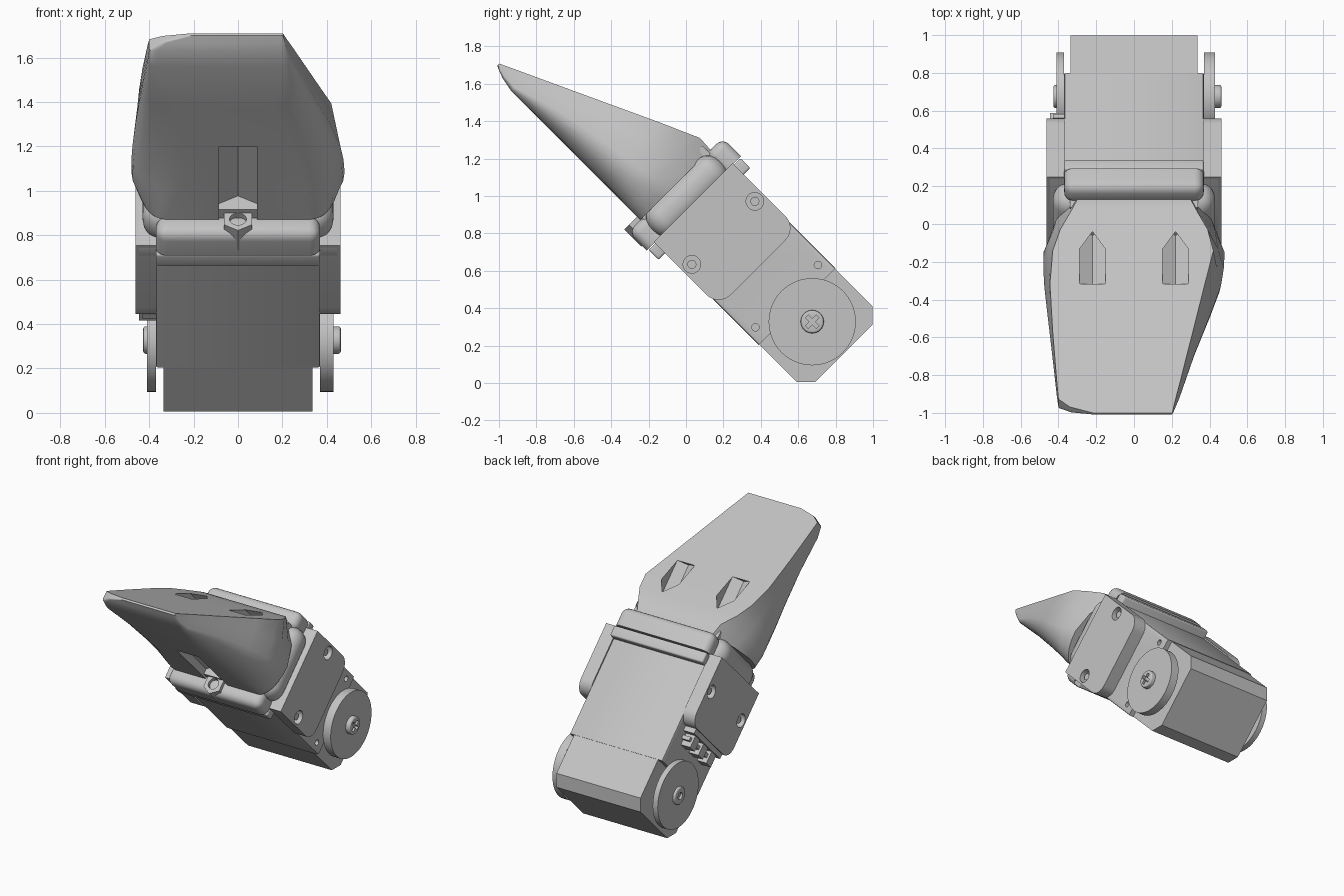
import bpy, bmesh
from math import pi, cos, sin, radians
from mathutils import Matrix, Vector

if "Cube" in bpy.data.objects:
    bpy.data.objects.remove(bpy.data.objects["Cube"])

# Local frame: x across, y through the thickness, z along the finger; tilted 45 degrees
TILT = Matrix.Translation((0, 0.675, 0.328)) @ Matrix.Rotation(radians(45), 4, 'X')

grey = bpy.data.materials.new("plain_grey")
grey.use_nodes = True
COLOUR = (0.55, 0.55, 0.55, 1)
grey.diffuse_color = COLOUR
grey.node_tree.nodes["Principled BSDF"].inputs["Base Color"].default_value = COLOUR
parts = []


def finish(name, bm):
    bmesh.ops.recalc_face_normals(bm, faces=bm.faces)
    bm.transform(TILT)
    mesh = bpy.data.meshes.new(name)
    bm.to_mesh(mesh)
    bm.free()
    mesh.materials.append(grey)
    ob = bpy.data.objects.new(name, mesh)
    bpy.context.scene.collection.objects.link(ob)
    parts.append(ob)
    return ob


def box(name, x, y, z, bevel=0, pick=None, segments=4):
    """Box from (min, max) ranges; bevels the edges chosen by pick(direction, middle)."""
    bm = bmesh.new()
    bmesh.ops.create_cube(bm, size=1)
    for v in bm.verts:
        v.co = [r[0] + (c + 0.5) * (r[1] - r[0]) for c, r in zip(v.co, (x, y, z))]
    if bevel:
        edges = []
        for e in bm.edges:
            a, b = e.verts
            d = (b.co - a.co).normalized()
            if pick is None or pick(d, (a.co + b.co) / 2):
                edges.append(e)
        bmesh.ops.bevel(bm, geom=edges, offset=bevel, segments=segments,
                        profile=0.5, affect='EDGES', clamp_overlap=True)
    return finish(name, bm)


def rod(name, axis, centre, radius, depth, sides=40, rim=0):
    """Cylinder or prism along local X or Z, with optional rounded rims."""
    bm = bmesh.new()
    bmesh.ops.create_cone(bm, cap_ends=True, segments=sides,
                          radius1=radius, radius2=radius, depth=depth)
    if rim:
        caps = [e for e in bm.edges if abs(e.verts[0].co.z - e.verts[1].co.z) < 1e-5]
        bmesh.ops.bevel(bm, geom=caps, offset=rim, segments=3, profile=0.5, affect='EDGES')
    turn = Matrix.Rotation(pi / 2, 4, 'Y') if axis == 'X' else Matrix.Identity(4)
    bm.transform(Matrix.Translation(centre) @ turn)
    return finish(name, bm)


def cut(ob, *cutters):
    for c in cutters:
        mod = ob.modifiers.new("cut", 'BOOLEAN')
        mod.operation, mod.solver, mod.object = 'DIFFERENCE', 'EXACT', c
    evaluated = ob.evaluated_get(bpy.context.evaluated_depsgraph_get())
    mesh = bpy.data.meshes.new_from_object(evaluated)
    ob.modifiers.clear()
    ob.data = mesh
    for c in cutters:
        parts.remove(c)
        bpy.data.objects.remove(c)


# Motor block with chamfered end
box("motor_block", (-0.335, 0.335), (-0.287, 0.287), (-0.24, 0.85), 0.071,
    lambda d, m: abs(d.x) > 0.9 and m.z < 0, 1)

# Motor housing with round clearance for the turning discs
housing = box("motor_housing", (-0.37, 0.37), (-0.29, 0.29), (0.115, 0.85), 0.012,
              lambda d, m: abs(d.z) > 0.9, 2)
cutters = []
for s in (-1, 1):
    cutters.append(rod("clearance", 'X', (s * 0.4, 0, 0), 0.255, 0.126, 64))
    for y in (-0.236, 0.236):
        cutters.append(rod("small_hole", 'X', (s * 0.37, y, 0.193), 0.02, 0.06, 20))
cut(housing, *cutters)

# Turning discs, each with four holes and a centre screw
for side, s, outer, head in (("left", 1, 0.43, 0.463), ("right", -1, 0.41, 0.427)):
    disc = rod(side + "_disc", 'X', (s * (outer + 0.37) / 2, 0, 0), 0.233, outer - 0.37, 64)
    holes = [rod("hole", 'X', (s * 0.4, 0.16 * cos(a), 0.16 * sin(a)), 0.03, 0.2, 24)
             for a in (pi / 4, 3 * pi / 4, 5 * pi / 4, 7 * pi / 4)]
    cut(disc, *holes)
    rod(side + "_shaft", 'X', (s * 0.35, 0, 0), 0.12, 0.05)
    screw = rod(side + "_screw", 'X', (s * (head + 0.39) / 2, 0, 0), 0.062, head - 0.39, 32, 0.012)
    if s > 0:
        cut(screw, box("slot", (0.44, 0.5), (-0.04, 0.04), (-0.011, 0.011)),
            box("slot", (0.44, 0.5), (-0.011, 0.011), (-0.04, 0.04)))
    else:
        cut(screw, rod("socket", 'X', (-0.43, 0, 0), 0.025, 0.04, 24))

# Cable sockets on one side
box("socket_bar_upper", (-0.455, -0.36), (-0.21, 0.21), (0.375, 0.42))
box("socket_bar_lower", (-0.43, -0.36), (-0.19, 0.19), (0.325, 0.352))
for y in (-0.13, 0.0, 0.13):
    box("socket_block", (-0.445, -0.36), (y - 0.035, y + 0.035), (0.29, 0.38))

# Bracket: bridge, lip and two thick side plates with recessed bolts
box("bracket_bridge", (-0.46, 0.46), (-0.298, 0.298), (0.82, 0.9), 0.015)
box("bracket_lip", (-0.37, 0.37), (-0.347, 0.347), (0.815, 0.89), 0.012)
for side, s in (("left", 1), ("right", -1)):
    plate = box(side + "_side_plate", sorted((s * 0.365, s * 0.462)), (-0.298, 0.298),
                (0.41, 0.9), 0.09, lambda d, m: abs(d.x) > 0.9 and m.z < 0.6, 8)
    cut(plate, *[rod("recess", 'X', (s * 0.46, y, 0.672), 0.047, 0.12, 32)
                 for y in (-0.238, 0.238)])
    for y in (-0.238, 0.238):
        rod(side + "_plate_bolt", 'X', (s * 0.405, y, 0.672), 0.024, 0.08, 24)

# Collar: soft cushion and two rounded bars
box("collar_cushion", (-0.43, 0.43), (-0.26, 0.26), (0.85, 1.05), 0.09, None, 6)
for name, y in (("upper_bar", 0.29), ("lower_bar", -0.29)):
    box("collar_" + name, (-0.37, 0.37), (y - 0.067, y + 0.067), (0.895, 1.035), 0.05,
        lambda d, m: m.z > 0.92, 5)
box("collar_web", (-0.34, 0.34), (-0.25, 0.25), (0.89, 1.08))

# Fingertip shell: z, top y, left/right top x, left/right side x, side y, bottom y, corner width
STATIONS = [
    (1.035, 0.265, -0.30, 0.30, -0.45, 0.45, -0.03, -0.266, 0.12),
    (1.120, 0.270, -0.33, 0.33, -0.48, 0.48, -0.05, -0.266, 0.18),
    (1.220, 0.225, -0.39, 0.39, -0.48, 0.475, -0.07, -0.266, 0.22),
    (1.330, 0.177, -0.43, 0.42, -0.475, 0.46, -0.09, -0.266, 0.24),
    (1.500, 0.098, -0.445, 0.375, -0.46, 0.41, -0.11, -0.266, 0.22),
    (1.750, -0.018, -0.43, 0.31, -0.435, 0.325, -0.16, -0.266, 0.16),
    (2.010, -0.138, -0.408, 0.242, -0.408, 0.242, -0.24, -0.266, 0.04),
    (2.090, -0.175, -0.40, 0.22, -0.40, 0.22, -0.235, -0.25, 0.03),
    (2.130, -0.194, -0.34, 0.21, -0.34, 0.21, -0.228, -0.236, 0.02),
    (2.160, -0.208, -0.22, 0.203, -0.22, 0.203, -0.217, -0.222, 0.02),
]
bm = bmesh.new()
rings = []
for z, top, lt, rt, lm, rm, mid, low, w in STATIONS:
    arc = [(w * (1 - cos(a)), (mid - low) * sin(a)) for a in (i * pi / 12 for i in range(7))]
    blend = 0.5 if z < 1.3 else 0.0
    belly = 0.12 * max(0, 1.33 - z)
    half = (top + mid) / 2
    right = [(rt, top), ((rt + rm) / 2 + belly, half)] + [(rm - dx, mid - dy) for dx, dy in arc]
    left = [(lt, top), ((lt + lm) / 2 - belly, half)] + [(lm + dx, mid - dy) for dx, dy in arc]
    rings.append([bm.verts.new((x, y, z)) for x, y in right + left[::-1]])
for a, b in zip(rings, rings[1:]):
    for i in range(len(a)):
        j = (i + 1) % len(a)
        bm.faces.new((a[i], a[j], b[j], b[i]))
bm.faces.new(rings[0])
bm.faces.new(rings[-1])
shell = finish("fingertip_shell", bm)


def hex_rod(name, x, y, z0, z1, radius):
    return rod(name, 'Z', (x, y, (z0 + z1) / 2), radius, z1 - z0, 6)


# Hexagonal nut channels running under the shell surface
cut(shell, hex_rod("channel", -0.22, 0.14, 1.1, 1.5, 0.08),
    hex_rod("channel", 0.22, 0.14, 1.1, 1.5, 0.08),
    hex_rod("channel", 0, -0.262, 1.0, 1.5, 0.1))
nut = hex_rod("lower_nut", 0, -0.29, 0.93, 1.06, 0.072)
cut(nut, rod("bore", 'Z', (0, -0.29, 1.05), 0.038, 0.1, 24))

# Smooth the rounded parts, keep hard edges
bpy.ops.object.select_all(action='DESELECT')
for ob in parts:
    ob.select_set(True)
bpy.context.view_layer.objects.active = shell
bpy.ops.object.shade_smooth_by_angle(angle=radians(28))
